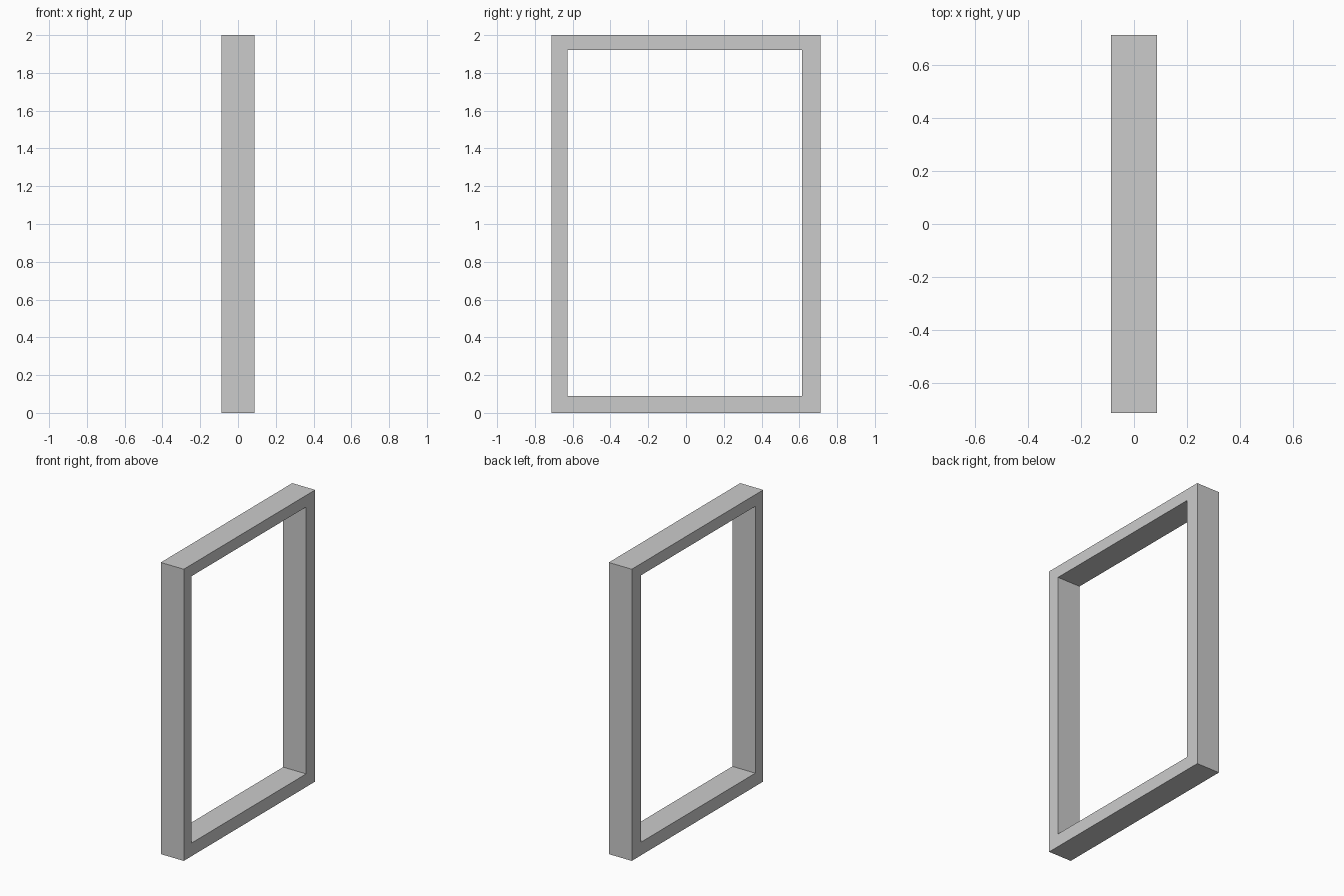
import bpy, bmesh

if "Cube" in bpy.data.objects:
    bpy.data.objects.remove(bpy.data.objects["Cube"])

HALF_DEPTH = 0.087
# (y min, y max, z min, z max)
OUTER = (-0.712, 0.712, 0.0, 2.0)
INNER = (-0.627, 0.614, 0.09, 1.92)


def rectangle(bm, x, bounds):
    y0, y1, z0, z1 = bounds
    return [bm.verts.new((x, y, z)) for y, z in ((y0, z0), (y1, z0), (y1, z1), (y0, z1))]


# Rectangular frame: four corner loops joined into one closed ring
bm = bmesh.new()
loops = [rectangle(bm, HALF_DEPTH, OUTER), rectangle(bm, HALF_DEPTH, INNER),
         rectangle(bm, -HALF_DEPTH, INNER), rectangle(bm, -HALF_DEPTH, OUTER)]
for i in range(4):
    a, b = loops[i], loops[(i + 1) % 4]
    for j in range(4):
        k = (j + 1) % 4
        bm.faces.new((a[j], a[k], b[k], b[j]))
bmesh.ops.recalc_face_normals(bm, faces=bm.faces[:])

mesh = bpy.data.meshes.new("frame")
bm.to_mesh(mesh)
bm.free()
bpy.context.collection.objects.link(bpy.data.objects.new("frame", mesh))
